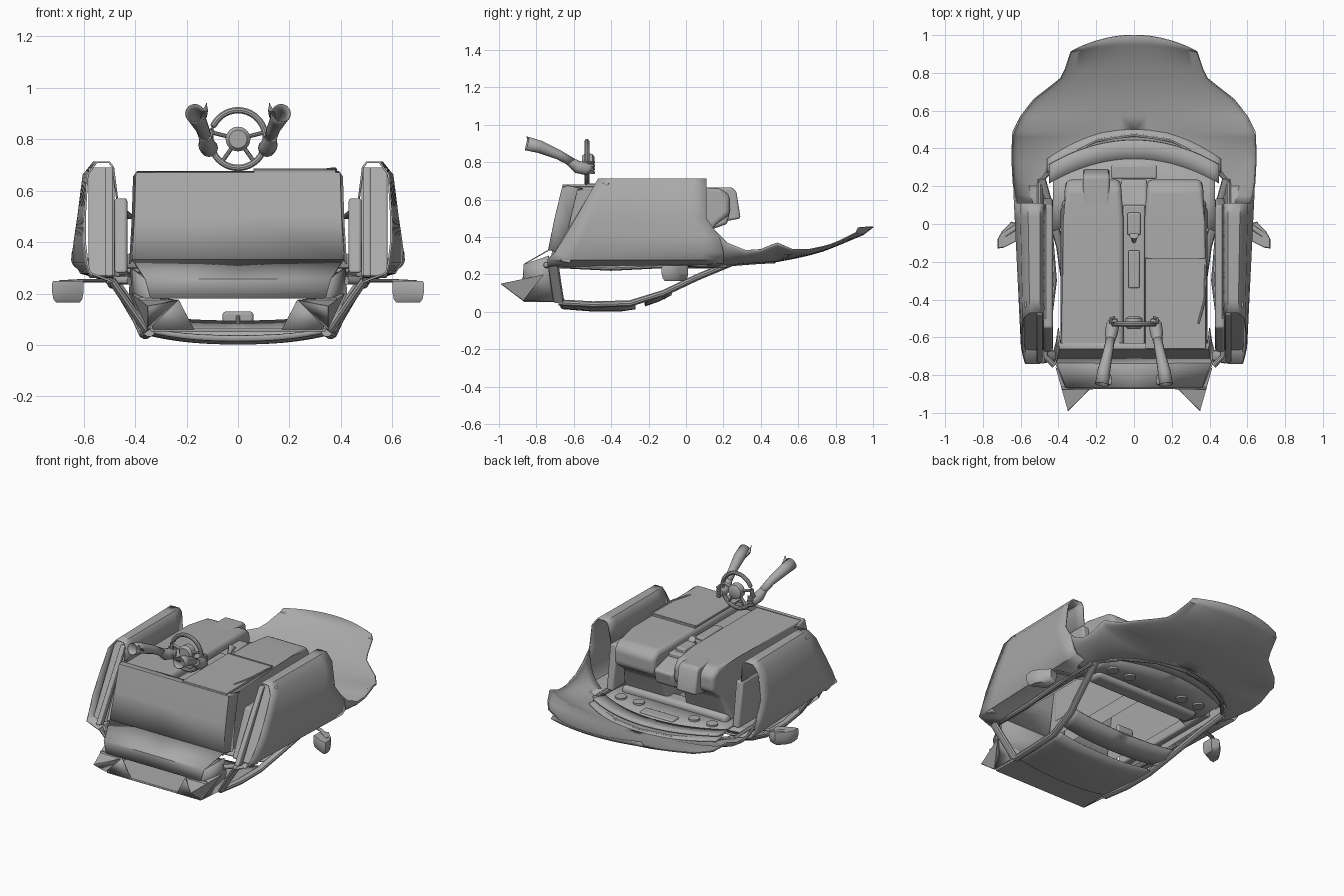
import bpy, bmesh, math
from mathutils import Vector

cube = bpy.data.objects.get("Cube")
if cube:
    bpy.data.objects.remove(cube, do_unlink=True)

grey = bpy.data.materials.new("body_grey")
grey.use_nodes = True
COLOUR = (0.4, 0.4, 0.4, 1)
grey.diffuse_color = COLOUR
grey.node_tree.nodes["Principled BSDF"].inputs["Base Color"].default_value = COLOUR


def finish(name, bm, mirror=False, solid=0, bevel=0, angle=35):
    """Turn a bmesh into a named, shaded object with its modifiers."""
    bmesh.ops.recalc_face_normals(bm, faces=bm.faces)
    mesh = bpy.data.meshes.new(name)
    bm.to_mesh(mesh)
    bm.free()
    obj = bpy.data.objects.new(name, mesh)
    bpy.context.collection.objects.link(obj)
    mesh.materials.append(grey)
    bpy.ops.object.select_all(action="DESELECT")
    obj.select_set(True)
    bpy.context.view_layer.objects.active = obj
    bpy.ops.object.shade_smooth_by_angle(angle=math.radians(angle))
    if bevel:
        mod = obj.modifiers.new("rounded_edges", "BEVEL")
        mod.width, mod.segments = bevel, 3
    if solid:
        mod = obj.modifiers.new("thickness", "SOLIDIFY")
        mod.thickness, mod.offset = solid, 0
    if mirror:
        mod = obj.modifiers.new("other_side", "MIRROR")
        mod.use_clip = True


def loft(name, rows, closed=False, caps=False, **kw):
    """Skin rows of equally many points."""
    bm = bmesh.new()
    grid = [[bm.verts.new(p) for p in row] for row in rows]
    n = len(rows[0])
    for a, b in zip(grid, grid[1:]):
        for i in range(n if closed else n - 1):
            j = (i + 1) % n
            bm.faces.new((a[i], a[j], b[j], b[i]))
    if caps:
        bm.faces.new(grid[0])
        bm.faces.new(grid[-1])
    bmesh.ops.remove_doubles(bm, verts=bm.verts, dist=0.0005)
    finish(name, bm, **kw)


def prism(name, outline, x0, x1, **kw):
    """Extrude a (y, z) outline from x0 to x1."""
    rows = [[(x, y, z) for y, z in outline] for x in (x0, x1)]
    loft(name, rows, closed=True, caps=True, **kw)


def box(name, x, y, z, **kw):
    prism(name, [(y[0], z[0]), (y[1], z[0]), (y[1], z[1]), (y[0], z[1])], *x, **kw)


def tube(name, path, radii, sides=10, flat=1, caps=True, **kw):
    """Sweep a round or flattened section along a path."""
    pts = [Vector(p) for p in path]
    rows = []
    for i, p in enumerate(pts):
        t = (pts[min(i + 1, len(pts) - 1)] - pts[max(i - 1, 0)]).normalized()
        u = t.cross(Vector((0, 0, 1)) if abs(t.z) < 0.9 else Vector((1, 0, 0))).normalized()
        v = u.cross(t)
        r = radii[i] if isinstance(radii, (list, tuple)) else radii
        ring = [math.tau * k / sides for k in range(sides)]
        rows.append([p + u * r * math.cos(a) + v * r * flat * math.sin(a) for a in ring])
    loft(name, rows, closed=True, caps=caps, **kw)


# Hood and fenders: quarter-ellipse stations (y, inner x, outer x, inner z, outer z, sweep)
hood = [(.11, .5, .62, .25, .5, 0), (.15, .5, .63, .25, .44, 0), (.22, .48, .64, .25, .37, 0),
        (.32, .44, .645, .26, .33, 0), (.4, .32, .645, .265, .335, 0),
        (.46, .16, .643, .268, .36, 0), (.49, 0, .64, .27, .37, 0),
        (.57, 0, .6, .285, .335, 0), (.66, 0, .53, .305, .335, 0), (.73, 0, .44, .325, .35, 0),
        (.77, 0, .39, .34, .36, 0), (.82, 0, .365, .36, .38, 0), (.95, 0, .335, .415, .425, .04),
        (1, 0, .32, .455, .45, .08)]
STEPS = 14
rows = []
for y, x0, x1, z0, z1, sweep in hood:
    row = []
    for i in range(STEPS + 1):
        a = i / STEPS * math.pi / 2
        row.append((x0 + (x1 - x0) * math.sin(a), y - sweep * math.sin(a) ** 2,
                    z0 + (z1 - z0) * (1 - math.cos(a))))
    rows.append(row)
loft("hood_and_fenders", rows, mirror=True, solid=.006)

# Door shells: levels (z, rear x, front x, rear y, front y)
levels = [(.57, .47, .47, -.5, .1), (.69, .485, .485, -.47, .11), (.71, .5, .5, -.47, .11),
          (.71, .55, .56, -.47, .11), (.66, .585, .6, -.5, .11), (.5, .595, .62, -.59, .11),
          (.4, .595, .635, -.65, .18), (.32, .585, .635, -.7, .2), (.28, .575, .61, -.74, .2),
          (.25, .5, .5, -.74, .2), (.235, .47, .48, -.73, .2)]
rows = []
for z, xr, xf, yr, yf in levels:
    rows.append([(xr + (xf - xr) * t, yr + (yf - yr) * t, z) for t in [k / 8 for k in range(9)]])
loft("door_shell", rows, mirror=True, solid=.008)
prism("door_lining", [(-.55, .57), (.1, .57), (.14, .28), (-.68, .28)], .43, .48,
      mirror=True, bevel=.012)
prism("door_rear_jamb", [(-.44, .69), (-.41, .69), (-.62, .26), (-.67, .27)], .48, .58,
      mirror=True, bevel=.006)
prism("door_seal", [(-.48, .69), (-.45, .69), (-.69, .26), (-.735, .27)], .485, .515,
      mirror=True, bevel=.006)
tube("door_pull", [(.445, -.5, .52), (.42, -.3, .5), (.445, 0, .5)], .012, mirror=True)

# Cabin back wall and tail block: (y, z, half width)
tail = [(-.63, .673, .39), (-.66, .668, .395), (-.7, .5, .4), (-.735, .33, .41),
        (-.865, .255, .36), (-.87, .18, .34)]
loft("back_wall", [[(0, y, z), (w, y, z), (w + .01, y + .08, z - .015)] for y, z, w in tail[:4]],
     mirror=True, solid=.006, angle=25)
loft("tail_block", [[(0, y, z), (w, y, z)] for y, z, w in tail[3:]],
     mirror=True, solid=.006, angle=25)
loft("rear_quarter", [[(.36, -.865, .255), (.34, -.87, .18), (.345, -.87, .06)],
                      [(.415, -.735, .3), (.42, -.72, .2), (.355, -.68, .055)]],
     mirror=True, solid=.008)

# Floor pans with footwells, open underneath
pan = [(-.66, .67), (.02, .67), (.19, .66), (.235, .62), (.235, .52), (.15, .46), (.09, .3),
       (-.72, .3)]
for name, side in (("left_floor_pan", 1), ("right_floor_pan", -1)):
    bm = bmesh.new()
    lo, hi = [[bm.verts.new((side * (x if y < .1 else x + dx), y, z)) for y, z in pan]
              for x, dx in ((.055, .015), (.39, -.03))]
    for i in range(len(pan) - 2):
        bm.faces.new((lo[i], lo[i + 1], hi[i + 1], hi[i]))
    bm.faces.new(lo)
    bm.faces.new(hi)
    finish(name, bm, bevel=.025)
prism("right_foot_box", [(.1, .665), (.25, .665), (.27, .64), (.292, .5), (.14, .47)],
      -.27, -.13, bevel=.012)
box("left_floor_mat", (.06, .38), (-.66, -.18), (.668, .682), bevel=.003)
box("mat_edge", (.06, .38), (-.195, -.185), (.67, .685))
tube("floor_cable", [(.38, -.2, .68), (.375, -.4, .685), (.34, -.53, .68)], .006, sides=6)

# Centre tunnel with its levers
box("tunnel", (-.058, .058), (-.66, .1), (.4, .625), bevel=.01)
prism("tunnel_nose", [(.02, .62), (.24, .56), (.22, .47), (.02, .4)], -.07, .07, bevel=.015)
box("gear_console", (-.03, .03), (-.34, -.14), (.62, .645), bevel=.008)
tube("gear_lever", [(0, -.1, .6), (0, -.08, .64), (0, -.06, .66)], [.012, .012, .025])
box("tunnel_bracket", (-.035, .035), (-.06, .06), (.61, .65), bevel=.01)


# Dashboard deck and curved cowl bands
def arc_band(name, inner, outer, half, drop, z0, z1, **kw):
    """Flat band bowed forward across the car."""
    xs = [half * k / 12 for k in range(13)]
    edge = [(inner, z0), ((inner + outer) / 2, (z0 + z1) / 2 - .005), (outer, z1)]
    loft(name, [[(x, y - drop * (x / half) ** 2, z) for x in xs] for y, z in edge],
         mirror=True, **kw)


arc_band("dash_deck", .06, .37, .43, .1, .29, .285, solid=.015)
arc_band("dash_rim", .345, .445, .45, .13, .29, .295, solid=.012)
arc_band("cowl_band", .43, .505, .46, .16, .285, .272, solid=.006)
box("dash_pod", (-.38, .38), (.02, .13), (.25, .33), bevel=.025)
box("dash_tray", (-.12, .12), (.24, .31), (.282, .302), bevel=.008)
for x in (.2, .33):
    tube("dash_vent", [(x, .2, .265), (x, .2, .302)], .035, sides=20, mirror=True)

# Roof with header, rear shelf and pillars: (y, half width, centre z, edge z)
roof = [(-.67, .34, .035, .06), (-.66, .35, .02, .055), (-.5, .355, .008, .05),
        (-.35, .36, .008, .045), (-.27, .36, .02, .05)]
header = [(-.22, .36, .035, .065), (-.15, .38, .06, .085), (-.09, .4, .09, .12)]
for name, stations in (("roof_panel", roof), ("header_band", header)):
    loft(name, [[(w * k / 8, y, zc + (ze - zc) * (k / 8) ** 2.4) for k in range(9)]
                for y, w, zc, ze in stations], mirror=True, solid=.012)
box("rear_shelf", (-.34, .34), (-.87, -.66), (.052, .066), bevel=.004)
tube("roof_rail", [(.345, -.68, .05), (.36, -.5, .04), (.365, -.3, .045), (.39, -.12, .1),
                   (.44, .06, .185), (.49, .24, .26)], .022, flat=.8, mirror=True)
tube("middle_pillar", [(.355, -.68, .055), (.42, -.695, .15), (.49, -.71, .25)], .03,
     flat=.5, mirror=True)
tube("belt_rail", [(.42, -.75, .25), (.47, -.7, .25), (.49, -.4, .235), (.5, 0, .255),
                   (.5, .22, .25)], .016, mirror=True)
tube("windscreen_base", [(0, .47, .27), (.2, .44, .27), (.38, .35, .265), (.49, .23, .255)],
     .012, mirror=True)

# Rear window frame and pointed corner fins
frame = [[(.23, -.87, .175), (.385, -.87, .185)], [(.17, -.865, .06), (.33, -.865, .06)]]
loft("rear_frame", frame, mirror=True, solid=.012)
a, b, c, d = (.415, -.76, .2), (.35, -.99, .15), (.35, -.87, .06), (.23, -.87, .175)
loft("corner_fin", [[a, a, a], [b, c, d]], closed=True, caps=False, mirror=True)
loft("fin_back", [[b, c], [d, d]], mirror=True, solid=.004)

# Mirrors, outside and inside
housing = [(.6, 0), (.65, .012), (.7, -.04), (.722, -.08), (.722, -.13), (.69, -.125), (.6, -.08)]
loft("outside_mirror", [[(.66 + (x - .66) * s, -.06 + (y + .06) * s, z) for x, y in housing]
                        for z, s in ((.165, .75), (.178, .92), (.205, 1), (.24, 1), (.248, .94))],
     closed=True, caps=True, mirror=True, angle=50)
tube("mirror_arm", [(.49, .03, .25), (.6, 0, .25), (.69, -.06, .245)], .014, flat=.5, mirror=True)
box("inside_mirror", (-.06, .06), (-.1, -.075), (.085, .13), bevel=.012)
tube("inside_mirror_stem", [(0, -.09, .12), (0, -.12, .07)], .008)

# Steering wheel
HUB = Vector((0, -.53, .8))
ring = [HUB + Vector((.108 * math.cos(a), 0, .112 * math.sin(a)))
        for a in [math.tau * k / 40 for k in range(41)]]
tube("wheel_rim", ring, .013)
tube("wheel_hub", [HUB + Vector((0, y, 0)) for y in (-.025, -.01, .03, .04)],
     [.035, .048, .045, .03], sides=24)
for x, z in ((.1, .025), (.06, -.085)):
    tube("wheel_spoke", [HUB, HUB + Vector((x, 0, z))], .012, flat=.7, mirror=True)

# Gloved hands and open sleeves
tube("sleeve", [(.168, -.85, .9), (.16, -.78, .882), (.138, -.68, .84), (.125, -.61, .8)],
     [.036, .032, .024, .022], sides=14, caps=False, solid=.004, mirror=True)
tube("sleeve_flare", [(.135, -.8, .885), (.128, -.84, .91), (.122, -.85, .938)],
     [.014, .012, .004], flat=.5, mirror=True)
tube("hand", [(.128, -.63, .81), (.12, -.58, .775), (.112, -.53, .765), (.105, -.5, .77)],
     [.022, .034, .035, .018], sides=12, mirror=True)
for k in range(4):
    z = .745 + .018 * k
    tube("finger", [(.125, -.53, z), (.122, -.5, z), (.1, -.495, z)], .009, sides=8, mirror=True)
